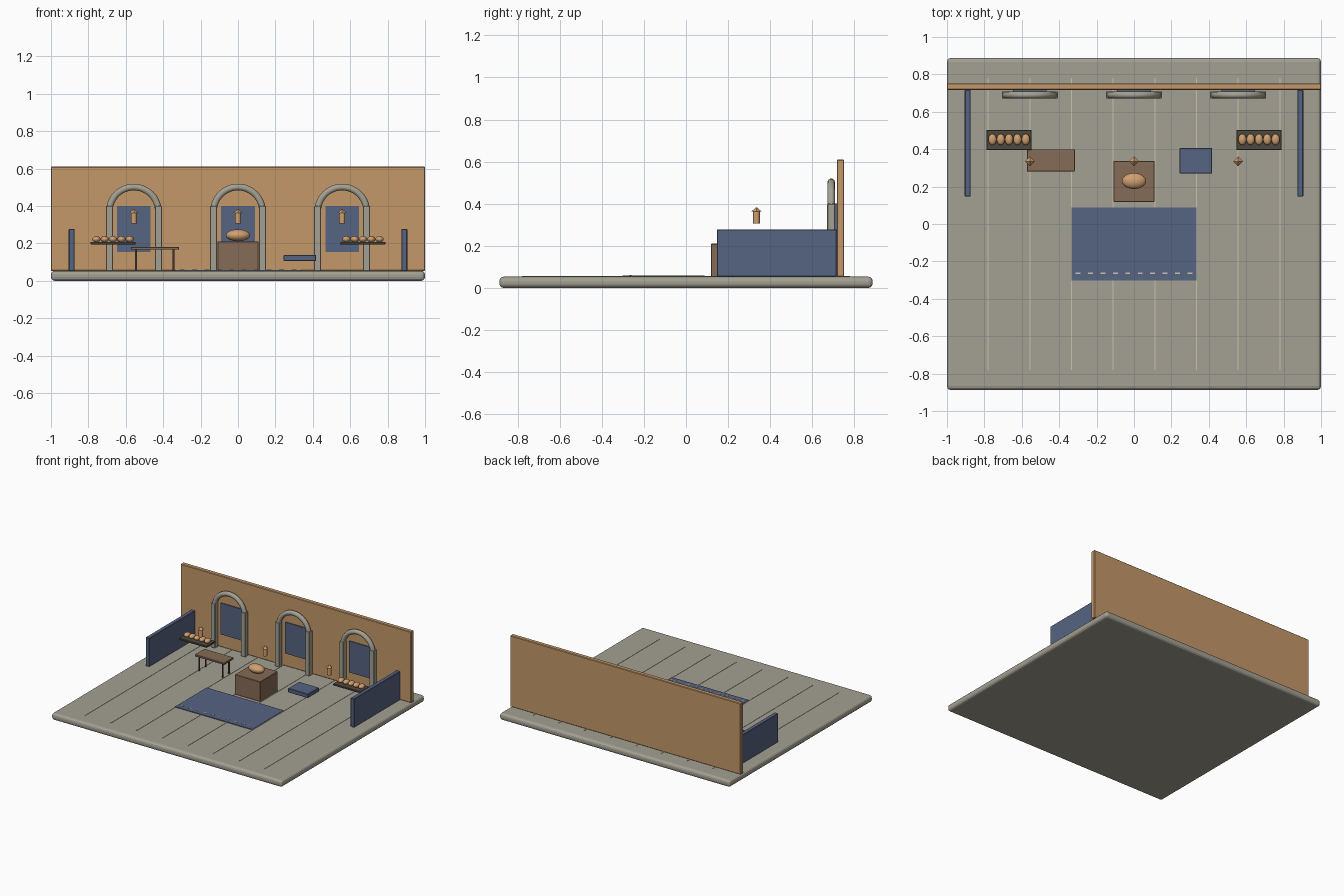
import bpy
import math

cube = bpy.data.objects.get("Cube")
if cube:
    bpy.data.objects.remove(cube, do_unlink=True)


def material(name, r, g, b):
    def lin(c):
        c /= 255
        return c / 12.92 if c < 0.04 else ((c + 0.055) / 1.055) ** 2.4
    colour = (lin(r), lin(g), lin(b), 1)
    m = bpy.data.materials.new(name)
    m.use_nodes = True
    m.diffuse_color = colour
    m.node_tree.nodes["Principled BSDF"].inputs["Base Color"].default_value = colour
    return m


STONE = material("pale stone", 164, 161, 147)
PLASTER = material("ochre plaster", 197, 153, 106)
CLOTH = material("blue cloth", 86, 99, 130)
WOOD = material("brown wood", 134, 107, 86)
DARK = material("dark wood", 80, 74, 62)
BREAD = material("baked crust", 208, 160, 112)
CREAM = material("cream line", 205, 195, 175)


def finish(name, mat, smooth=False):
    ob = bpy.context.object
    ob.name = name
    ob.data.materials.append(mat)
    if smooth:
        bpy.ops.object.shade_smooth_by_angle(angle=math.radians(40))
    return ob


def box(name, mat, x, y, z, bevel=0.0, segments=1):
    """Box spanning the (low, high) pairs x, y and z."""
    spans = (x, y, z)
    bpy.ops.mesh.primitive_cube_add(size=1, location=[(a + b) / 2 for a, b in spans])
    bpy.context.object.scale = [b - a for a, b in spans]
    bpy.ops.object.transform_apply(location=False, rotation=False, scale=True)
    ob = finish(name, mat)
    if bevel:
        mod = ob.modifiers.new("soft edges", 'BEVEL')
        mod.width, mod.segments = bevel, segments
    return ob


def around(c, half):
    return (c - half, c + half)


def loaf(name, location, radii):
    bpy.ops.mesh.primitive_uv_sphere_add(segments=20, ring_count=12, location=location)
    bpy.context.object.scale = radii
    bpy.ops.object.transform_apply(location=False, rotation=False, scale=True)
    finish(name, BREAD, True)


FLOOR = 0.053
BAY = 0.557

# Floor slab with thin joint lines
box("floor_slab", STONE, (-1, 1), (-0.887, 0.887), (0, FLOOR), 0.02, 3)
for i in range(8):
    x = (i - 3.5) * BAY * 0.4
    box("floor_joint", CREAM, around(x, 0.003), (-0.78, 0.78), (FLOOR - 0.004, FLOOR + 0.003))

# Back wall and low side screens
box("back_wall", PLASTER, (-1, 1), (0.717, 0.752), (FLOOR, 0.61), 0.004)
for side, label in ((-1, "right"), (1, "left")):
    box(label + "_screen", CLOTH, around(side * 0.889, 0.016), (0.147, 0.717), (FLOOR, 0.278), 0.003)

# Three arched bays, each with a blue panel and a hanging lantern
for x in (-BAY, 0, BAY):
    for side in (-1, 1):
        box("arch_post", STONE, around(x + side * 0.131, 0.019), around(0.69, 0.019), (FLOOR, 0.4), 0.003)
    curve = bpy.data.curves.new("arch_ring", 'CURVE')
    curve.dimensions = '3D'
    curve.bevel_depth = 0.0185
    curve.bevel_resolution = 3
    spline = curve.splines.new('POLY')
    steps = 24
    spline.points.add(steps)
    for i, p in enumerate(spline.points):
        a = math.pi * i / steps
        p.co = (x + 0.131 * math.cos(a), 0.69, 0.37 + 0.131 * math.sin(a), 1)
    ring = bpy.data.objects.new("arch_ring", curve)
    bpy.context.collection.objects.link(ring)
    curve.materials.append(STONE)

    box("bay_panel", CLOTH, around(x, 0.09), (0.709, 0.719), (0.155, 0.4))

    bpy.ops.mesh.primitive_cylinder_add(vertices=12, radius=0.016, depth=0.06, location=(x, 0.335, 0.335))
    finish("lantern_body", BREAD, True)
    bpy.ops.mesh.primitive_cone_add(vertices=4, radius1=0.026, depth=0.022, location=(x, 0.335, 0.373))
    finish("lantern_cap", BREAD)

# Bread trays on both sides
for side, label in ((-1, "right"), (1, "left")):
    cx = side * 0.668
    box(label + "_tray", DARK, around(cx, 0.12), (0.395, 0.503), (0.194, 0.208), 0.002)
    for i in range(5):
        loaf("small_loaf", (cx + (i - 2) * 0.0445, 0.452, 0.222), (0.022, 0.03, 0.017))

# Counter with one large loaf
box("counter", WOOD, around(0, 0.11), (0.118, 0.337), (FLOOR, 0.21), 0.003)
loaf("large_loaf", (0, 0.23, 0.243), (0.065, 0.043, 0.032))

# Work table on four thin legs
box("table_top", WOOD, (-0.572, -0.316), (0.281, 0.399), (0.166, 0.181), 0.002)
for x in (-0.545, -0.344):
    for y in (0.3, 0.38):
        bpy.ops.mesh.primitive_cylinder_add(vertices=10, radius=0.006, depth=0.115, location=(x, y, 0.11))
        finish("table_leg", DARK, True)

# Blue cushion slab
box("cushion", CLOTH, (0.244, 0.418), (0.27, 0.407), (0.106, 0.138), 0.003)

# Rug with a row of stitches
box("rug", CLOTH, around(0, 0.334), (-0.301, 0.089), (FLOOR, 0.0585))
for i in range(10):
    box("rug_stitch", CREAM, around((i - 4.5) * 0.0665, 0.013), around(-0.264, 0.004), (0.056, 0.0605))
